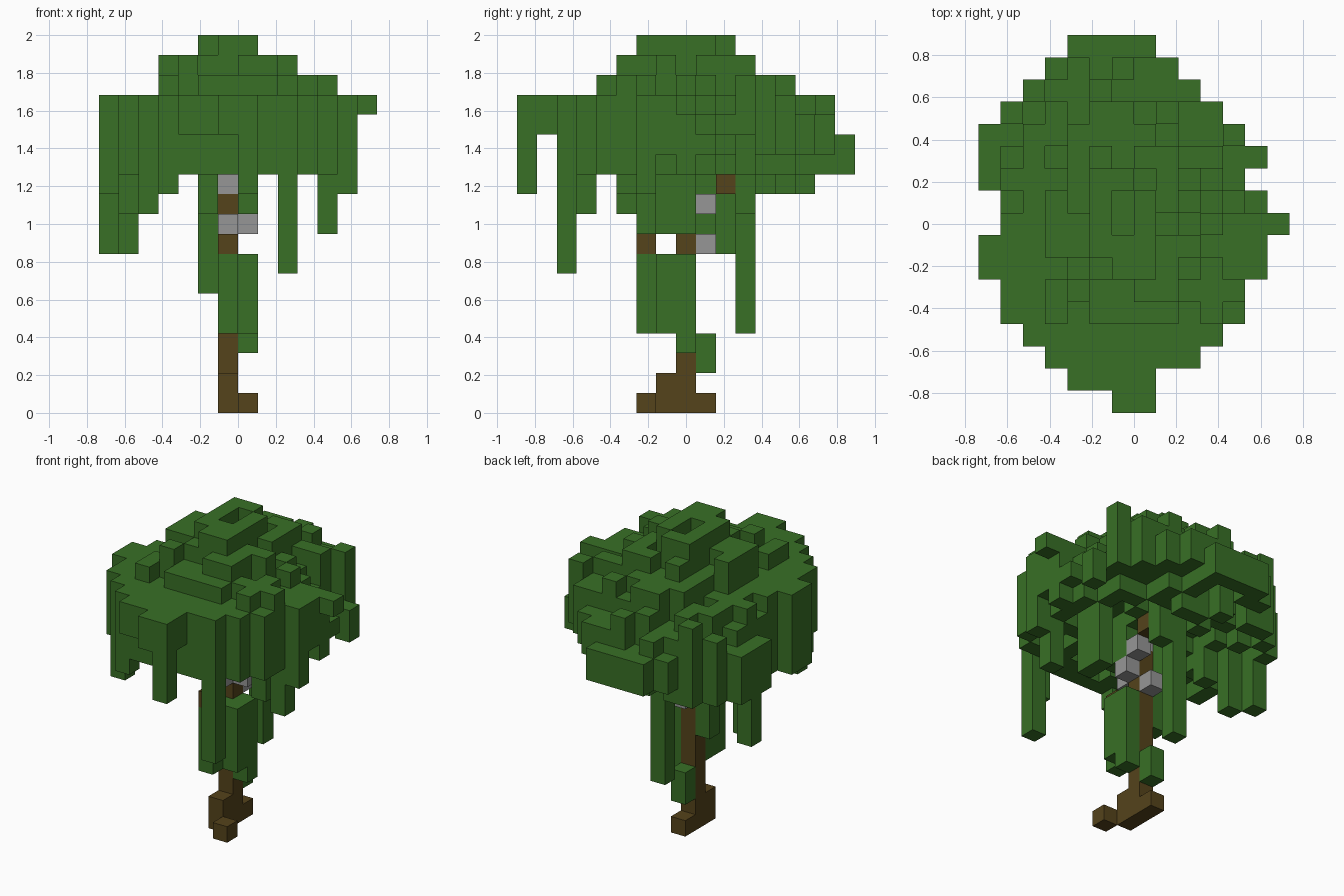
import bpy, bmesh, random

random.seed(5)
if "Cube" in bpy.data.objects:
    bpy.data.objects.remove(bpy.data.objects["Cube"], do_unlink=True)

UNIT = 2 / 19
NX, NY = 14, 17


def material(name, colour):
    m = bpy.data.materials.new(name)
    m.use_nodes = True
    m.diffuse_color = (*colour, 1)
    bsdf = m.node_tree.nodes["Principled BSDF"]
    bsdf.inputs["Base Color"].default_value = (*colour, 1)
    bsdf.inputs["Roughness"].default_value = 0.9
    return m


LEAF = material("leaf green", (0.04, 0.162, 0.019))
BARK = material("bark brown", (0.09, 0.056, 0.011))
GREY = material("stone grey", (0.305, 0.305, 0.305))


def blocks(name, cells, mat):
    """One mesh of cubes with only the exposed faces kept."""
    cells = set(cells)
    bm = bmesh.new()
    corners = {}

    def corner(p):
        if p not in corners:
            corners[p] = bm.verts.new(((p[0] - NX / 2) * UNIT, (p[1] - NY / 2) * UNIT, p[2] * UNIT))
        return corners[p]

    for c in sorted(cells):
        for axis in range(3):
            for side in (0, 1):
                step = [0, 0, 0]
                step[axis] = side * 2 - 1
                if tuple(a + b for a, b in zip(c, step)) in cells:
                    continue
                u, v = (axis + 1) % 3, (axis + 2) % 3
                quad = []
                for du, dv in ((0, 0), (1, 0), (1, 1), (0, 1)):
                    p = list(c)
                    p[axis] += side
                    p[u] += du
                    p[v] += dv
                    quad.append(corner(tuple(p)))
                bm.faces.new(quad if side else quad[::-1])
    mesh = bpy.data.meshes.new(name)
    bm.to_mesh(mesh)
    bm.free()
    mesh.materials.append(mat)
    obj = bpy.data.objects.new(name, mesh)
    bpy.context.collection.objects.link(obj)


def column(i, j, low, high):
    return {(i, j, k) for k in range(low, high + 1)}


# Trunk with roots and short broken branches
trunk = column(6, 8, 0, 10) | column(6, 7, 0, 1)
trunk |= {(6, 9, 0), (7, 6, 0), (6, 6, 8), (7, 10, 11)}
blocks("trunk", trunk, BARK)

# Grey lumps around the top of the trunk
lumps = {(6, 9, 8), (7, 8, 9), (6, 7, 9), (7, 9, 10), (6, 8, 11)}
blocks("grey_lumps", lumps, GREY)

# Climbing leaves on the trunk
climbing = {(7, 8, 3)} | column(6, 9, 2, 3)
for i, j in ((6, 6), (6, 7), (7, 7), (7, 8)):
    climbing |= column(i, j, 4, 7)
blocks("climbing_leaves", climbing, LEAF)

# Canopy outline: first and last column of each row, front to back
SPANS = [(6, 7), (4, 7), (3, 9), (2, 10), (1, 11), (1, 11), (0, 12), (0, 12), (1, 13),
         (1, 12), (0, 11), (0, 12), (0, 11), (1, 10), (2, 9), (3, 8), (4, 7)]
# Limits of the upper tiers: level, first and last column, first and last row, radius
TIERS = [(18, 5, 7, 6, 10, 0.2), (17, 3, 9, 5, 11, 0.43), (16, 3, 11, 4, 13, 0.62)]
PEAKS = {(5, 7), (6, 6), (7, 8), (6, 10)}


def top_of(i, j):
    if (i, j) in PEAKS:
        return 18
    r = (((i - 6.3) / 6.9) ** 2 + ((j - 8) / 8.7) ** 2) ** 0.5
    r += random.uniform(-0.25, 0.25)
    for level, x0, x1, y0, y1, radius in TIERS:
        if x0 <= i <= x1 and y0 <= j <= y1 and r < radius:
            return level
    if j == 16:
        return random.choice((12, 13, 13))
    if i == 0 and j > 8:
        return 13
    if j < 9 or r < 0.68:
        return 15
    return random.choice((13, 14, 15))


def bottom_of(i, j, rim):
    if j <= 1:
        return 14
    if i == 13:
        return 15
    if j == 16:
        return 12
    if i > 7 and j > 6:
        return random.choice((12, 13, 13, 14) if rim else (12, 12, 13, 13))
    if j == 15 or j == 4 or i in (4, 8, 10):
        return 12 if rim else random.choice((12, 13))
    if rim:
        return 11 if j > 5 or i < 4 else 12
    if i in (2, 3) or j > 11 and i in (5, 6, 7):
        return random.choice((11, 12, 13))
    return random.choice((12, 12, 13))


canopy = set()
for j, (first, last) in enumerate(SPANS):
    for i in range(first, last + 1):
        rim = i in (first, last)
        top = top_of(i, j)
        canopy |= column(i, j, min(top, bottom_of(i, j, rim)), top)
canopy -= lumps | trunk
blocks("leaf_canopy", canopy, LEAF)

# Hanging vines: column, row and lowest level
VINES = [(9, 2, 7), (7, 0, 11), (2, 3, 10), (0, 11, 8), (1, 10, 8), (1, 5, 10),
         (5, 8, 6), (5, 9, 9), (5, 7, 10), (6, 11, 4), (7, 11, 10), (7, 7, 10),
         (7, 8, 10), (11, 6, 9), (9, 7, 9), (9, 8, 9), (2, 9, 10)]
vines = set()
for i, j, low in VINES:
    vines |= column(i, j, low, 13)
blocks("hanging_vines", vines - canopy - trunk - lumps, LEAF)
